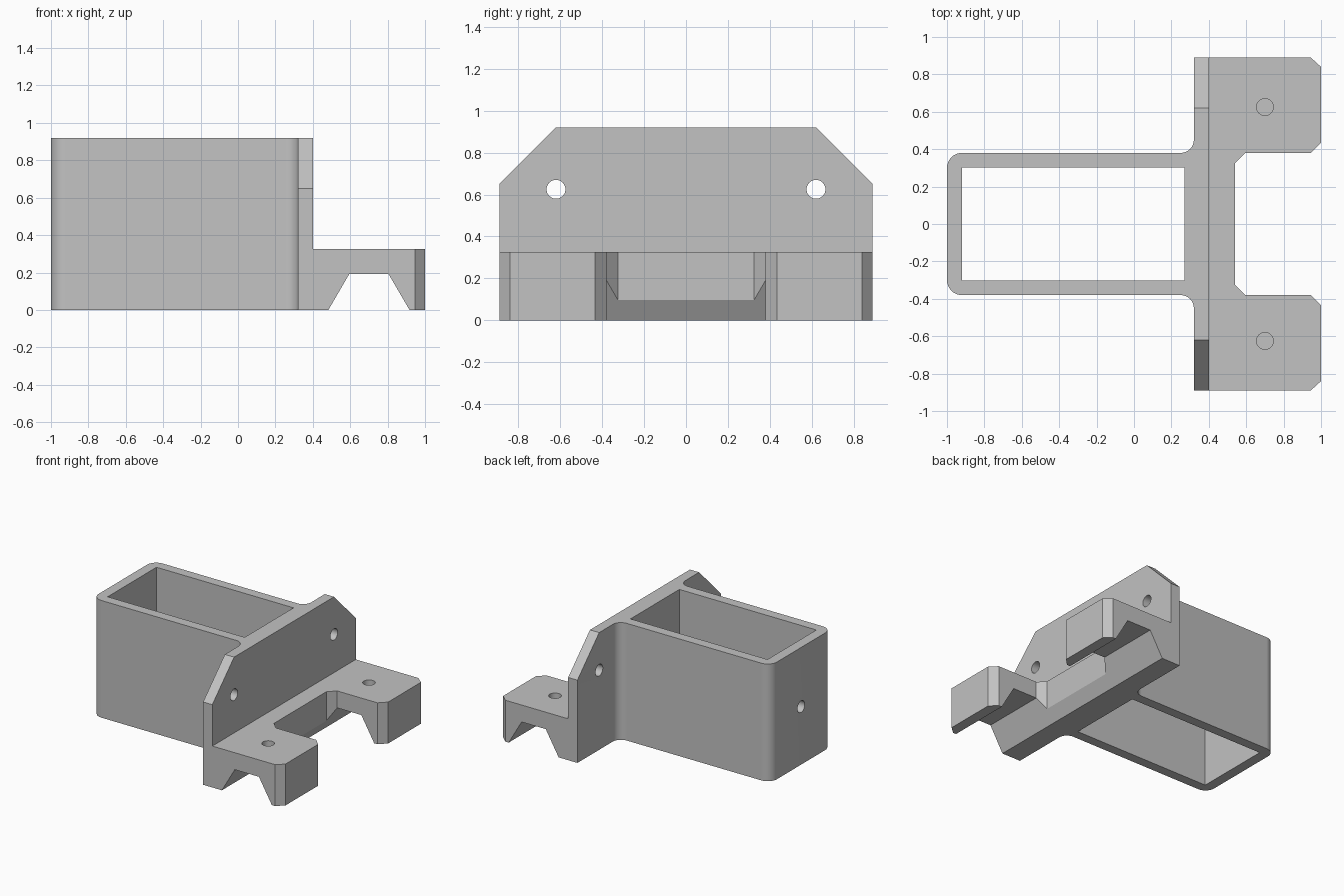
import bpy
import bmesh
from math import radians, cos, sin

cube = bpy.data.objects.get("Cube")
if cube:
    bpy.data.objects.remove(cube, do_unlink=True)

grey = bpy.data.materials.new("plain grey")
grey.use_nodes = True
colour = (0.54, 0.54, 0.54, 1)
grey.diffuse_color = colour
grey.node_tree.nodes["Principled BSDF"].inputs["Base Color"].default_value = colour


def arc(cx, cy, r, start, end, steps=8):
    angles = [radians(start + (end - start) * i / steps) for i in range(steps + 1)]
    return [(cx + r * cos(a), cy + r * sin(a)) for a in angles]


def mirrored(half):
    """Close a half outline by mirroring its second coordinate."""
    return half + [(u, -v) for u, v in reversed(half)]


def prism(name, outline, axis, low, high):
    """Extrude an outline along an axis; the other two axes keep x, y, z order."""
    def place(u, v, w):
        return {"x": (w, u, v), "y": (u, w, v), "z": (u, v, w)}[axis]
    bm = bmesh.new()
    bottom = [bm.verts.new(place(u, v, low)) for u, v in outline]
    top = [bm.verts.new(place(u, v, high)) for u, v in outline]
    bm.faces.new(bottom)
    bm.faces.new(top)
    for i in range(len(outline)):
        j = (i + 1) % len(outline)
        bm.faces.new((bottom[i], bottom[j], top[j], top[i]))
    bmesh.ops.recalc_face_normals(bm, faces=bm.faces)
    mesh = bpy.data.meshes.new(name)
    bm.to_mesh(mesh)
    bm.free()
    mesh.materials.append(grey)
    obj = bpy.data.objects.new(name, mesh)
    bpy.context.collection.objects.link(obj)
    return obj


def combine(target, tool, operation):
    mod = target.modifiers.new(operation.title(), "BOOLEAN")
    mod.operation = operation
    mod.solver = "EXACT"
    mod.object = tool
    bpy.context.view_layer.objects.active = target
    bpy.ops.object.modifier_apply(modifier=mod.name)
    bpy.data.objects.remove(tool, do_unlink=True)


def hole(u, v, axis, low, high):
    return prism("hole_cutter", arc(u, v, 0.045, 0, 348.75, 31), axis, low, high)


# Rectangular sleeve, rounded at the far end and flared into the plate
sleeve_half = [(0.36, 0.45)] + arc(0.25, 0.45, 0.07, 0, -90) + arc(-0.92, 0.30, 0.08, 90, 180)
bracket = prism("bracket", mirrored(sleeve_half), "z", 0, 0.92)

# Upright mounting plate with clipped upper corners
plate_half = [(0, 0.89), (0.65, 0.89), (0.92, 0.62)]
plate_outline = [(y, z) for z, y in mirrored(plate_half)]
combine(bracket, prism("plate", plate_outline, "x", 0.32, 0.40), "UNION")

# Forked foot with chamfered prongs
foot_half = [(0.54, 0.325), (0.595, 0.38), (0.945, 0.38), (1, 0.435),
             (1, 0.84), (0.945, 0.89), (0.36, 0.89)]
foot = prism("foot", mirrored(foot_half), "z", 0, 0.325)

# Trapezoid channel under the prongs
channel = [(0.4685, -0.025), (0.595, 0.192), (0.805, 0.192), (0.9315, -0.025)]
combine(foot, prism("channel_cutter", channel, "y", -1, 1), "DIFFERENCE")
combine(bracket, foot, "UNION")

# Open shaft through the sleeve
shaft = [(-0.92, 0.303), (0.27, 0.303), (0.27, -0.303), (-0.92, -0.303)]
combine(bracket, prism("shaft_cutter", shaft, "z", -0.1, 1.1), "DIFFERENCE")

# Screw holes: plate, prongs and the sleeve's end wall
for side in (-1, 1):
    combine(bracket, hole(side * 0.62, 0.625, "x", 0.2, 0.5), "DIFFERENCE")
    combine(bracket, hole(0.70, side * 0.625, "z", 0.225, 0.5), "DIFFERENCE")
combine(bracket, hole(0, 0.455, "x", -1.1, -0.8), "DIFFERENCE")

bpy.ops.object.select_all(action="DESELECT")
bracket.select_set(True)
bpy.context.view_layer.objects.active = bracket
bpy.ops.object.shade_smooth_by_angle(angle=radians(30))
